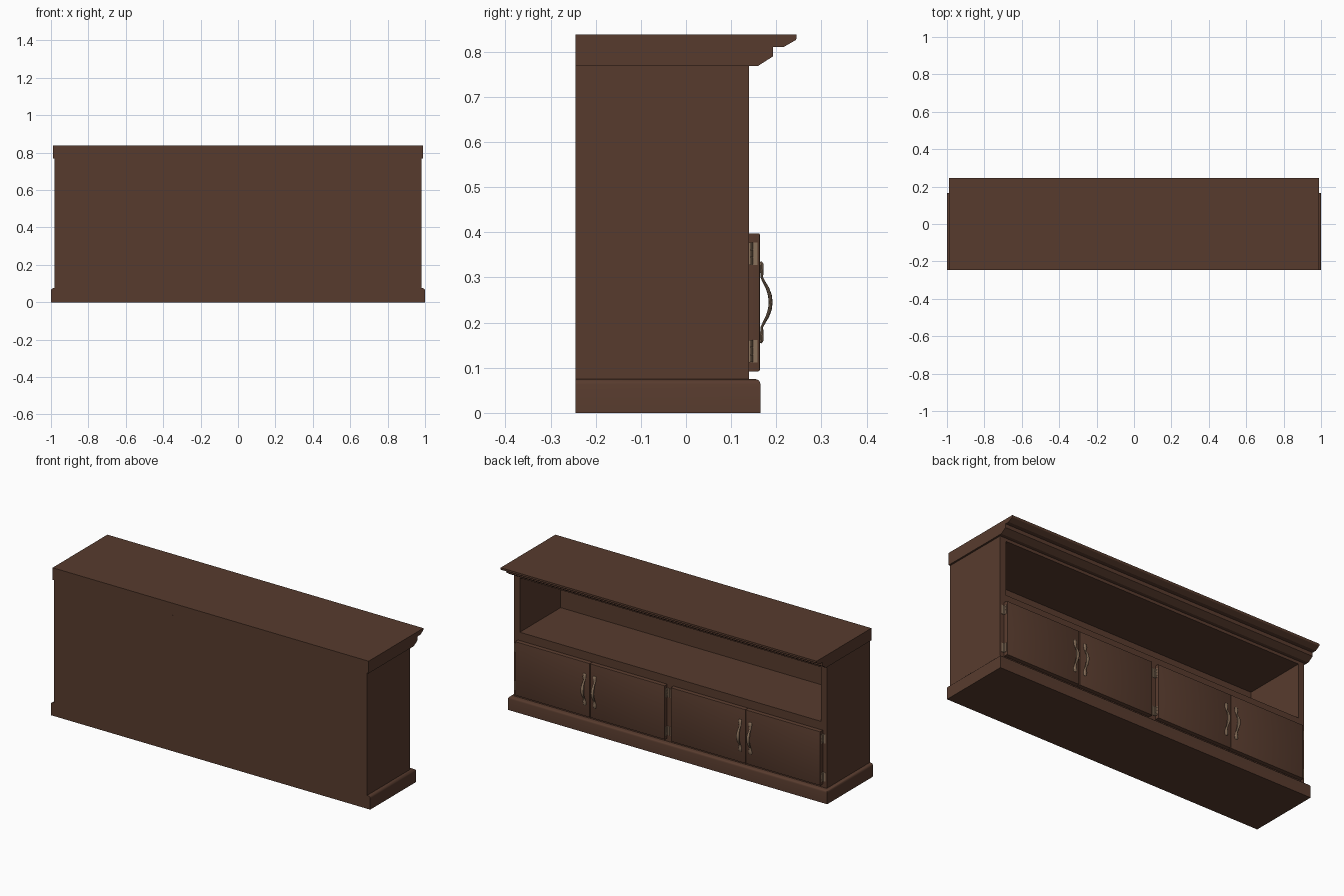
import bpy, bmesh, math
from mathutils import Vector

if "Cube" in bpy.data.objects:
    bpy.data.objects.remove(bpy.data.objects["Cube"])

def material(name, col):
    m = bpy.data.materials.new(name)
    m.diffuse_color = (*col, 1)
    m.use_nodes = True
    m.node_tree.nodes["Principled BSDF"].inputs["Base Color"].default_value = m.diffuse_color
    return m

WOOD = material("dark brown wood", (0.097, 0.044, 0.027))
METAL = material("aged brass", (0.25, 0.165, 0.105))

def finish(bm, name, mat, smooth=False):
    bmesh.ops.recalc_face_normals(bm, faces=bm.faces[:])
    me = bpy.data.meshes.new(name)
    bm.to_mesh(me)
    bm.free()
    ob = bpy.data.objects.new(name, me)
    bpy.context.collection.objects.link(ob)
    me.materials.append(mat)
    if smooth:
        bpy.ops.object.select_all(action='DESELECT')
        ob.select_set(True)
        bpy.context.view_layer.objects.active = ob
        bpy.ops.object.shade_smooth_by_angle(angle=math.radians(35))
    return ob

def box(name, x, y, z, mat=WOOD, bevel=0, pick=None, segs=3):
    """Box from (min, max) ranges; pick chooses which edges get the bevel."""
    bm = bmesh.new()
    bmesh.ops.create_cube(bm, size=1)
    for v in bm.verts:
        v.co = Vector([(r[0] + r[1]) / 2 + c * (r[1] - r[0]) for c, r in zip(v.co, (x, y, z))])
    if bevel:
        edges = [e for e in bm.edges if pick((e.verts[0].co + e.verts[1].co) / 2)]
        bmesh.ops.bevel(bm, geom=edges, offset=bevel, segments=segs, affect='EDGES', profile=0.5)
    return finish(bm, name, mat, bool(bevel))

BACK, FRONT = -0.245, 0.14

# Plinth with rounded upper edge on the front and both ends
box("plinth", (-1, 1), (BACK, 0.165), (0, 0.075), bevel=0.012,
    pick=lambda c: c.z > 0.07 and c.y > BACK + 0.01)

# Carcass: sides, solid cupboard block, back panel and top rail around the open shelf
for s, side in ((1, "right"), (-1, "left")):
    box(side + "_side", sorted((s * 0.943, s * 0.98)), (BACK, FRONT), (0.075, 0.77))
box("cupboard_block", (-0.943, 0.943), (BACK, FRONT), (0.075, 0.445))
box("back_panel", (-0.943, 0.943), (BACK, -0.225), (0.445, 0.77))
box("top_rail", (-0.943, 0.943), (-0.225, FRONT), (0.752, 0.77))

# Crown top: stepped moulding profile extruded along x
profile = [(BACK, 0.769), (0.160, 0.769), (0.193, 0.790), (0.193, 0.811), (0.217, 0.811),
           (0.243, 0.826), (0.245, 0.829), (0.245, 0.838), (BACK, 0.838)]
bm = bmesh.new()
face = bm.faces.new([bm.verts.new((-0.99, y, z)) for y, z in profile])
ext = bmesh.ops.extrude_face_region(bm, geom=[face])
bmesh.ops.translate(bm, vec=(1.98, 0, 0),
                    verts=[v for v in ext["geom"] if isinstance(v, bmesh.types.BMVert)])
finish(bm, "crown_top", WOOD)

def cylinder(name, loc, r, h, axis, n=12):
    bm = bmesh.new()
    bmesh.ops.create_cone(bm, cap_ends=True, segments=n, radius1=r, radius2=r, depth=h)
    q = Vector((0, 0, 1)).rotation_difference(Vector(axis))
    for v in bm.verts:
        v.co = q @ v.co + Vector(loc)
    return finish(bm, name, METAL, True)

def handle(name, x):
    """Bowed pull: elliptical rings swept along a path of (z, y, half width, half thickness)."""
    half = [(0.090, 0.165, 0.006, 0.003), (0.085, 0.167, 0.010, 0.0045),
            (0.070, 0.168, 0.010, 0.004), (0.055, 0.168, 0.006, 0.003),
            (0.045, 0.173, 0.006, 0.0032), (0.030, 0.181, 0.008, 0.004),
            (0.015, 0.186, 0.010, 0.0045)]
    path = half + [(0, 0.1875, 0.0105, 0.0045)] + [(-z, *r) for z, *r in reversed(half)]
    bm = bmesh.new()
    rings, n = [], 10
    for i, (z, y, w, t) in enumerate(path):
        a, b = path[max(i - 1, 0)], path[min(i + 1, len(path) - 1)]
        d = Vector((0, b[1] - a[1], b[0] - a[0])).normalized()
        nrm = d.cross(Vector((1, 0, 0)))
        c = Vector((x, y, 0.245 + z))
        rings.append([bm.verts.new(c + Vector((w * math.cos(k * math.tau / n), 0, 0))
                                   + nrm * t * math.sin(k * math.tau / n)) for k in range(n)])
    for p, q in zip(rings, rings[1:]):
        for k in range(n):
            bm.faces.new((p[k], p[(k + 1) % n], q[(k + 1) % n], q[k]))
    bm.faces.new(rings[0])
    bm.faces.new(rings[-1])
    finish(bm, name, METAL, True)

def hinge(name, x, out, z):
    """x is the door's hinged edge; out points away from the door."""
    zr = (z - 0.025, z + 0.025)
    box(name + "_frame_leaf", sorted((x, x + out * 0.018)), (FRONT, FRONT + 0.003), zr, METAL)
    box(name + "_door_leaf", sorted((x, x + out * 0.0025)), (FRONT, 0.158), zr, METAL)
    for k in (-1, 0, 1):
        zc = z + k * 0.0165
        cylinder(name + "_knuckle", (x + out * 0.004, 0.1445, zc), 0.0035, 0.0155, (0, 0, 1), 10)
        cylinder(name + "_screw", (x + out * 0.003, 0.153, zc), 0.0025, 0.002, (1, 0, 0), 8)

# Four doors in two pairs, each with a pull and two hinges
MID = 0.4875
for s, pair in ((1, "right"), (-1, "left")):
    for d, kind in ((1, "outer"), (-1, "inner")):
        name = pair + "_" + kind
        edge = s * (0.955 if d > 0 else 0.02)
        inner = s * (MID + d * 0.001)
        box(name + "_door", sorted((edge, inner)), (FRONT, 0.164), (0.092, 0.398),
            bevel=0.004, pick=lambda c: c.y > 0.16, segs=2)
        handle(name + "_handle", s * (MID + d * 0.032))
        for z, lvl in ((0.137, "lower"), (0.353, "upper")):
            hinge(name + "_" + lvl + "_hinge", edge, s * d, z)
